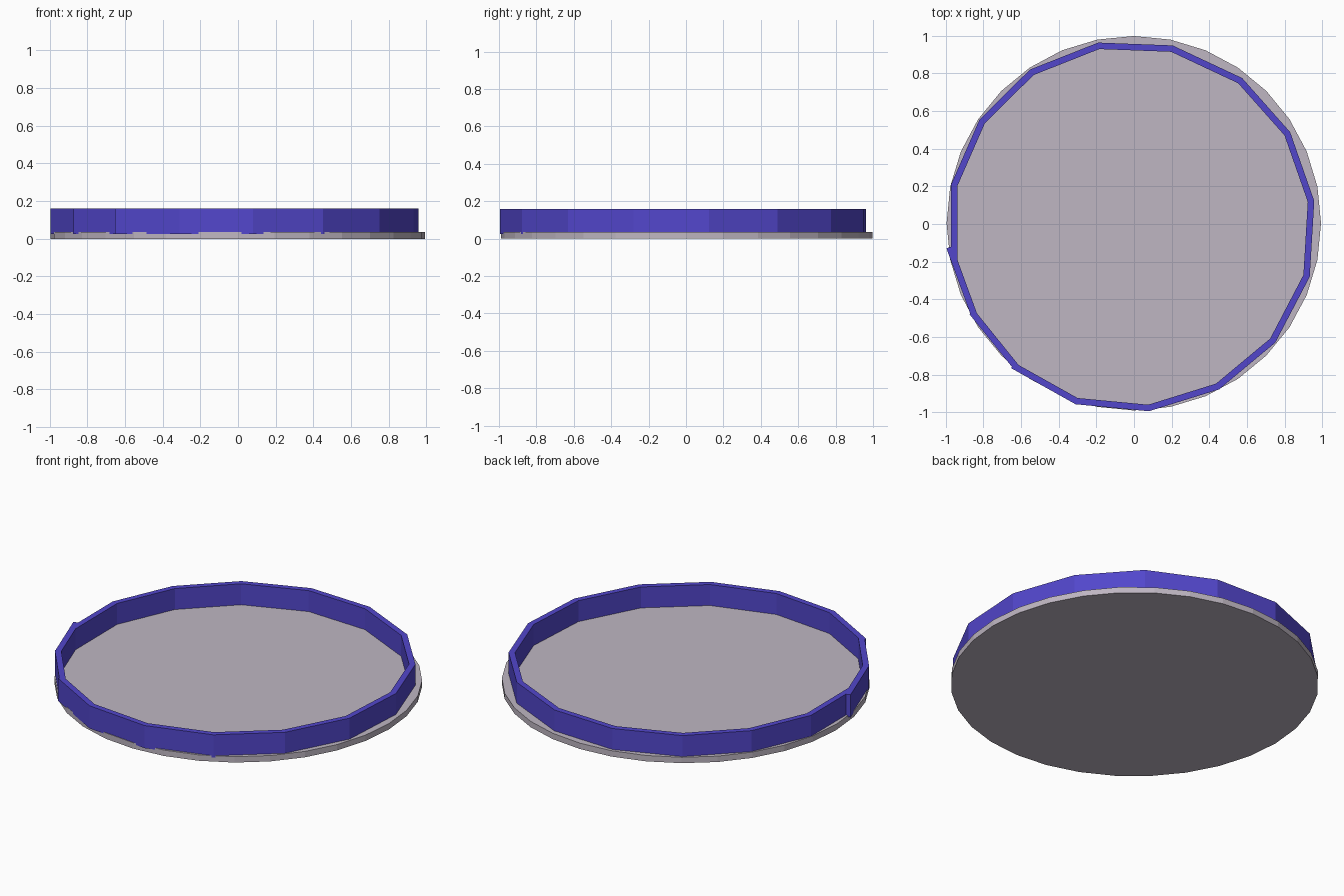
import bpy, bmesh, math
from mathutils import Vector

if "Cube" in bpy.data.objects:
    bpy.data.objects.remove(bpy.data.objects["Cube"])

WALL_T = 0.034
WALL_Z0, WALL_Z1 = 0.025, 0.16


def material(name, rgb):
    m = bpy.data.materials.new(name)
    m.diffuse_color = (*rgb, 1)
    m.use_nodes = True
    m.node_tree.nodes["Principled BSDF"].inputs["Base Color"].default_value = m.diffuse_color
    return m


def add_object(name, bm, mat):
    bmesh.ops.recalc_face_normals(bm, faces=bm.faces)
    me = bpy.data.meshes.new(name)
    bm.to_mesh(me)
    bm.free()
    me.materials.append(mat)
    ob = bpy.data.objects.new(name, me)
    bpy.context.collection.objects.link(ob)
    return ob


blue = material("wall_blue", (0.085, 0.062, 0.6))
pale = material("base_grey", (0.52, 0.47, 0.54))

# Base: thin 32-sided disc
bpy.ops.mesh.primitive_cylinder_add(vertices=32, radius=0.994, depth=0.035,
                                    location=(-0.001, 0.004, 0.0175))
base = bpy.context.object
base.name = "base_disc"
base.data.materials.append(pale)

# Outer corners of the hand-placed wall, clockwise from the back
outline = [Vector(p) for p in [
    (-0.19, 0.963), (0.205, 0.948), (0.574, 0.775), (0.829, 0.488),
    (0.957, 0.122), (0.933, -0.28), (0.75, -0.63), (0.452, -0.878),
    (0.079, -0.994), (-0.31, -0.957), (-0.635, -0.775), (-0.864, -0.491),
    (-0.97, -0.2), (-0.972, 0.208), (-0.82, 0.555), (-0.552, 0.82)]]


def inward(a, b):
    d = (b - a).normalized()
    return Vector((d.y, -d.x))


def inner_corner(i):
    p, n = outline[i], len(outline)
    n0, n1 = inward(outline[i - 1], p), inward(p, outline[(i + 1) % n])
    return p + (n0 + n1) * WALL_T / (1 + n0.dot(n1))


# Wall: closed mitred ring of flat panels
bm = bmesh.new()
rings = []
for i, p in enumerate(outline):
    q = inner_corner(i)
    rings.append([bm.verts.new((v.x, v.y, z)) for v, z in
                  ((p, WALL_Z0), (p, WALL_Z1), (q, WALL_Z1), (q, WALL_Z0))])
for i, a in enumerate(rings):
    b = rings[(i + 1) % len(rings)]
    for k in range(4):
        j = (k + 1) % 4
        bm.faces.new((a[k], a[j], b[j], b[k]))
add_object("rim_wall", bm, blue)


# Panel ends that overshoot their neighbour
def panel_end(name, i, length):
    a, b = outline[i - 1], outline[i]
    d, n = (b - a).normalized(), inward(a, b)
    pts = [b - d * 0.02, b + d * length]
    pts += [pts[1] + n * WALL_T, pts[0] + n * WALL_T]
    bm = bmesh.new()
    lo = [bm.verts.new((p.x, p.y, WALL_Z0)) for p in pts]
    hi = [bm.verts.new((p.x, p.y, WALL_Z1)) for p in pts]
    bm.faces.new(lo)
    bm.faces.new(hi)
    for k in range(4):
        j = (k + 1) % 4
        bm.faces.new((lo[k], lo[j], hi[j], hi[k]))
    add_object(name, bm, blue)


panel_end("panel_end_left", 12, 0.075)
panel_end("panel_end_front", 10, 0.02)
panel_end("panel_end_middle", 11, 0.015)
